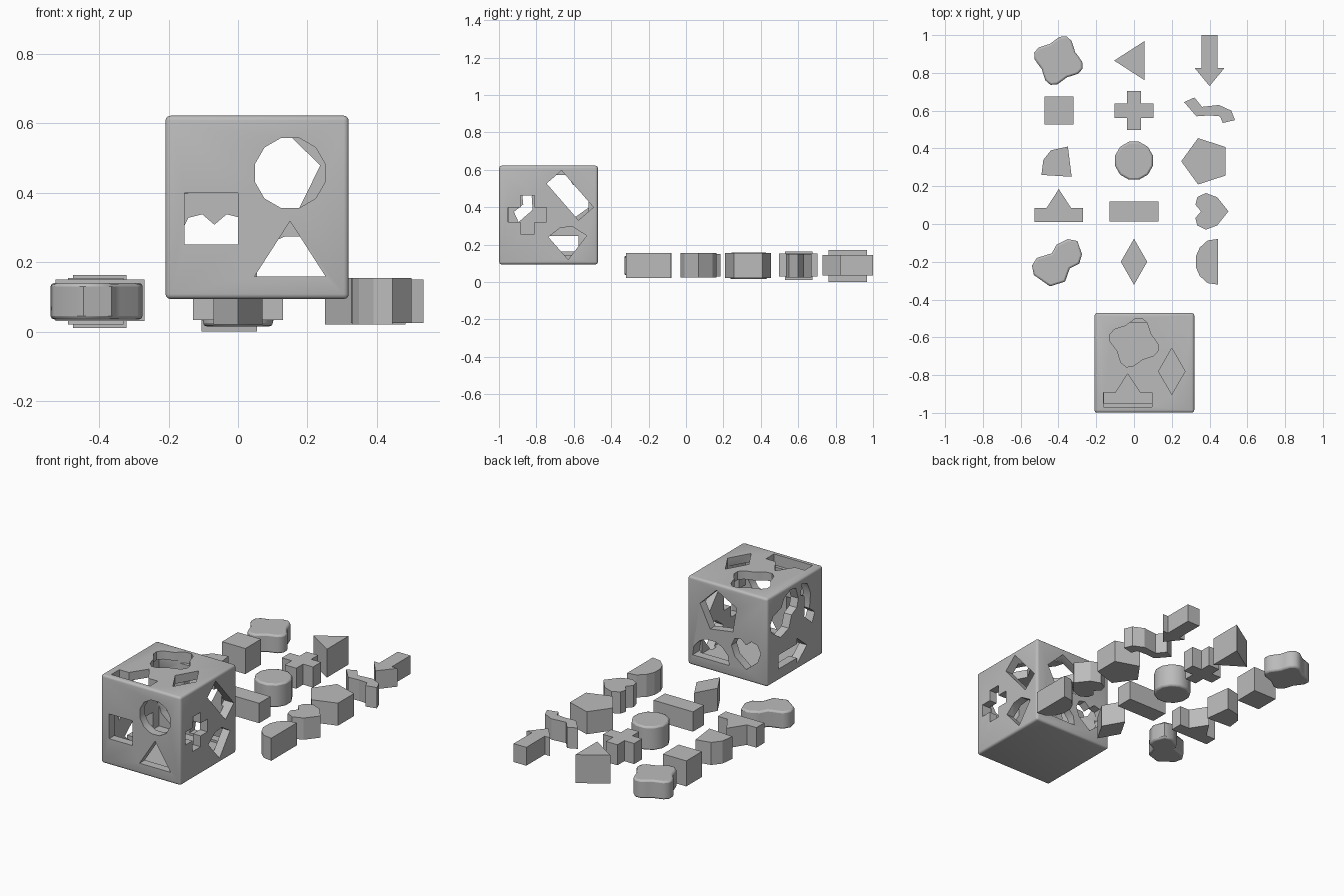
import bpy, bmesh
from math import sin, cos, pi, radians
from mathutils import Vector, Matrix

if "Cube" in bpy.data.objects:
    bpy.data.objects.remove(bpy.data.objects["Cube"])

grey = bpy.data.materials.new("plain_grey")
grey.use_nodes = True
grey.diffuse_color = (0.5, 0.5, 0.5, 1)
grey.node_tree.nodes["Principled BSDF"].inputs["Base Color"].default_value = (0.5, 0.5, 0.5, 1)


# Outline helpers
def ring(n, radius, start=0.0, lobes=0, swell=0.0):
    pts = []
    for i in range(n):
        a = 2 * pi * i / n
        r = radius + swell * cos(lobes * a)
        pts.append((r * cos(a + start), r * sin(a + start)))
    return pts


def rect(w, h):
    return [(-w, -h), (w, -h), (w, h), (-w, h)]


def cross_outline(a, b):
    return [(a, -b), (a, b), (b, b), (b, a), (-b, a), (-b, b),
            (-a, b), (-a, -b), (-b, -b), (-b, -a), (b, -a), (b, -b)]


def mirrored(half, axis):
    """Close a half outline with its mirror image (axis 0 flips x, 1 flips y)."""
    flip = [(-x, y) if axis == 0 else (x, -y) for x, y in reversed(half)]
    return half + [p for p in flip if p not in half]


SHAPES = {
    "flower": ring(24, 0.117, radians(72), 4, 0.018),
    "triangle": [(-.105, 0), (.055, -.103), (.055, .103)],
    "arrow": mirrored([(0, -.135), (.078, -.04), (.042, -.04), (.042, .135)], 0),
    "square": rect(.077, .074),
    "cross": cross_outline(.103, .038),
    "wave": [(-.135, .045), (-.1, .005), (-.07, -.03), (0, -.025), (.055, -.03), (.07, -.065),
             (.135, -.05), (.115, 0), (.05, .03), (-.04, .02), (-.08, .07)],
    "quarter": [(-.085, -.065), (.075, -.075), (.055, .085), (-.035, .065), (-.075, .015)],
    "circle": ring(12, .104, radians(15)),
    "pentagon": ring(5, .129, pi),
    "house": mirrored([(.128, -.08), (.128, -.005), (.065, -.005), (0, .095)], 0),
    "bar": rect(.13, .053),
    "heart": mirrored([(-.055, 0), (-.085, .035), (-.075, .075), (-.03, .097), (.03, .075), (.09, 0)], 1),
    "bean": [(.105, .115), (.055, .125), (-.005, .095), (-.03, .05), (-.11, .025), (-.135, -.015),
             (-.125, -.065), (-.04, -.125), (.04, -.1), (.065, -.03), (.115, -.005), (.13, .045)],
    "diamond": [(0, -.122), (.07, 0), (0, .122), (-.07, 0)],
    "half_round": mirrored([(.055, .121), (0, .113), (-.042, .075), (-.062, .03)], 1),
}


def prism(name, pts, lo, hi, axes=(0, 1, 2)):
    """Extrude an outline along axes[2]; outline lies along axes[0] and axes[1]."""
    def place(u, v, w):
        co = Vector()
        co[axes[0]], co[axes[1]], co[axes[2]] = u, v, w
        return co
    bm = bmesh.new()
    base = [bm.verts.new(place(u, v, lo)) for u, v in pts]
    top = [bm.verts.new(place(u, v, hi)) for u, v in pts]
    bm.faces.new(base)
    bm.faces.new(top)
    for i in range(len(pts)):
        j = (i + 1) % len(pts)
        bm.faces.new((base[i], base[j], top[j], top[i]))
    bmesh.ops.recalc_face_normals(bm, faces=bm.faces)
    return finish(name, bm)


def finish(name, bm):
    mesh = bpy.data.meshes.new(name)
    bm.to_mesh(mesh)
    bm.free()
    ob = bpy.data.objects.new(name, mesh)
    bpy.context.collection.objects.link(ob)
    mesh.materials.append(grey)
    return ob


def smooth(ob, angle):
    bpy.ops.object.select_all(action='DESELECT')
    ob.select_set(True)
    bpy.context.view_layer.objects.active = ob
    bpy.ops.object.shade_smooth_by_angle(angle=radians(angle))


def moved(pts, cu, cv, turn=0, flip=1):
    c, s = cos(radians(turn)), sin(radians(turn))
    return [(cu + c * u * flip - s * v, cv + s * u * flip + c * v) for u, v in pts]


# Loose blocks: shape, x, y, bottom, top
BLOCKS = [
    ("flower", -.4, .865, .035, .145), ("triangle", 0, .865, 0, .17), ("arrow", .4, .865, .035, .145),
    ("square", -.398, .602, .01, .163), ("cross", 0, .6, .03, .153), ("wave", .4, .6, .025, .15),
    ("quarter", -.405, .325, .02, .155), ("circle", 0, .335, .015, .157), ("pentagon", .379, .332, .02, .155),
    ("house", -.398, .09, .03, .15), ("bar", 0, .067, .033, .152), ("heart", .41, .067, .025, .155),
    ("bean", -.405, -.205, .035, .14), ("diamond", 0, -.2, .02, .155), ("half_round", .39, -.2, .02, .155),
]
for name, x, y, lo, hi in BLOCKS:
    block = prism(name + "_block", moved(SHAPES[name], x, y), lo, hi)
    if name in ("flower", "circle", "bean"):
        bev = block.modifiers.new("soft_rim", 'BEVEL')
        bev.width, bev.segments = .01, 2
        bev.angle_limit = radians(60)
        smooth(block, 50)

# Hollow box with rounded outer edges
CENTRE = Vector((.055, -.735, .358))
SIZE, WALL = .528, .05
bm = bmesh.new()
bmesh.ops.create_cube(bm, size=SIZE)
bmesh.ops.bevel(bm, geom=bm.edges[:], offset=.014, segments=3, profile=.5, affect='EDGES')
inner = bmesh.ops.create_cube(bm, size=SIZE - 2 * WALL)["verts"]
bmesh.ops.reverse_faces(bm, faces=list({f for v in inner for f in v.link_faces}))
bmesh.ops.translate(bm, verts=bm.verts, vec=CENTRE)
box = finish("sorter_box", bm)

# Openings per wall: axes, side, then shape, position, turn, flip
XZ, YZ, XY = (0, 2, 1), (1, 2, 0), (0, 1, 2)
HOLES = [
    (XZ, -1, [("square", -.077, .325, 0, 1), ("circle", .15, .457, 0, 1), ("triangle", .15, .213, -90, 1)]),
    (XZ, 1, [("pentagon", .11, .457, 45.6, 1), ("heart", -.068, .253, -90, 1), ("half_round", .165, .212, -90, 1)]),
    (YZ, 1, [("cross", -.848, .36, 0, 1), ("bar", -.62, .463, -49, 1), ("quarter", -.63, .226, -45, 1)]),
    (YZ, -1, [("bean", -.635, .47, 0, -1), ("wave", -.85, .455, 90, 1), ("arrow", -.71, .205, -90, 1)]),
    (XY, 1, [("flower", 0, -.628, 0, 1), ("house", -.033, -.888, 0, 1), ("diamond", .2, -.78, 0, 1)]),
]
bpy.context.view_layer.objects.active = box
for axes, side, holes in HOLES:
    mid = CENTRE[axes[2]] + side * (SIZE - WALL) / 2
    for name, u, v, turn, flip in holes:
        cutter = prism(name + "_cutter", moved(SHAPES[name], u, v, turn, flip), mid - .04, mid + .04, axes)
        cutter.hide_render = True
        cut = box.modifiers.new(name, 'BOOLEAN')
        cut.operation, cut.solver, cut.object = 'DIFFERENCE', 'EXACT', cutter
        bpy.ops.object.modifier_apply(modifier=cut.name)
        bpy.data.objects.remove(cutter)
smooth(box, 35)
